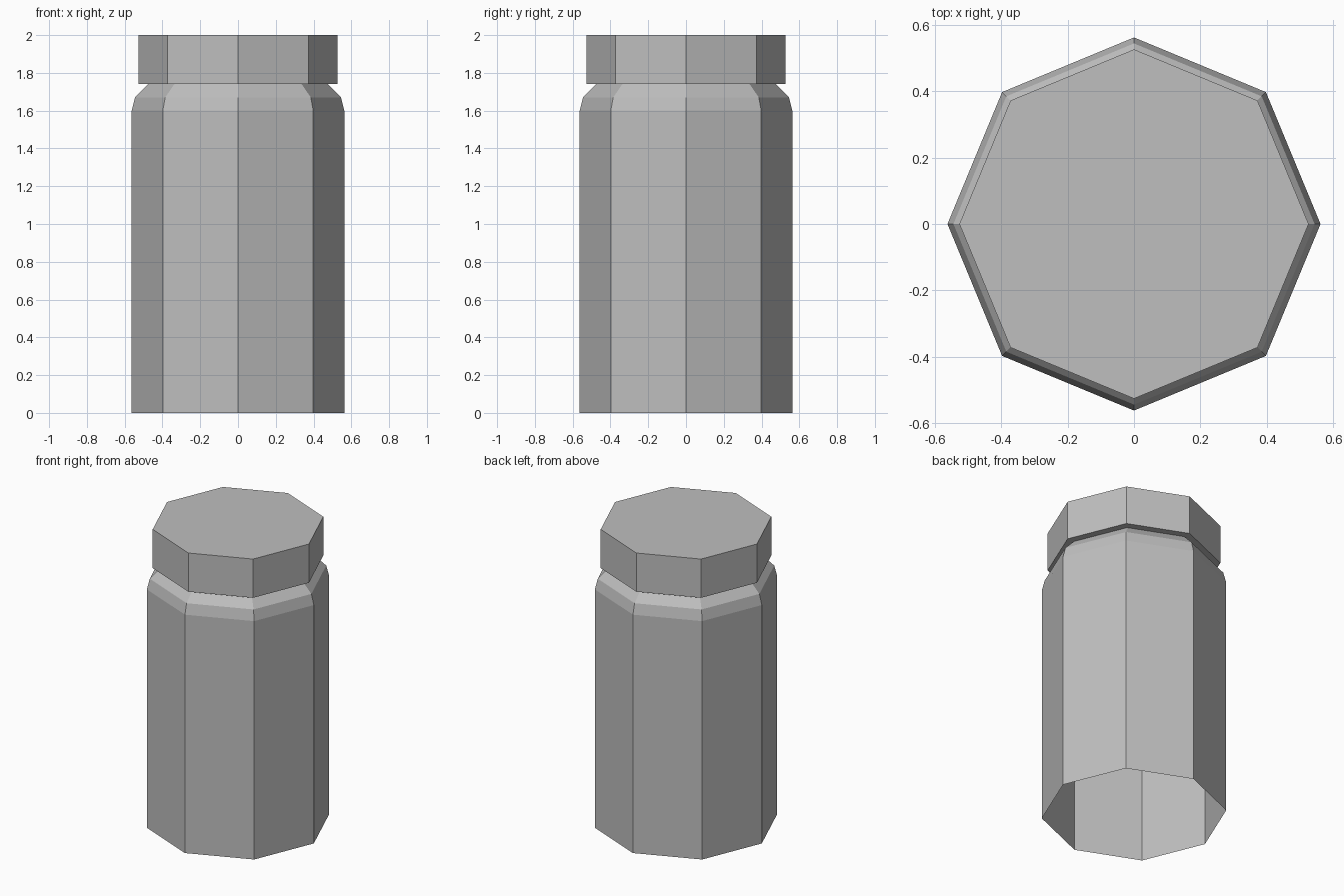
import bpy
import bmesh
from math import cos, sin, tau

SIDES = 8

cube = bpy.data.objects.get("Cube")
if cube:
    bpy.data.objects.remove(cube, do_unlink=True)

# One plain grey for the whole jar
grey = bpy.data.materials.new("light_grey")
grey.use_nodes = True
colour = (0.52, 0.52, 0.52, 1)
grey.diffuse_color = colour
grey.node_tree.nodes["Principled BSDF"].inputs["Base Color"].default_value = colour


def lathe(name, profile, closed):
    """Sweep (radius, height) points into a flat-sided shell, optionally capped."""
    bm = bmesh.new()
    rings = [[bm.verts.new((r * cos(tau * i / SIDES), r * sin(tau * i / SIDES), z))
              for i in range(SIDES)] for r, z in profile]
    for low, high in zip(rings, rings[1:]):
        for i in range(SIDES):
            j = (i + 1) % SIDES
            bm.faces.new((low[i], low[j], high[j], high[i]))
    if closed:
        bm.faces.new(rings[0][::-1])
        bm.faces.new(rings[-1])
    mesh = bpy.data.meshes.new(name)
    bm.to_mesh(mesh)
    bm.free()
    mesh.materials.append(grey)
    obj = bpy.data.objects.new(name, mesh)
    bpy.context.collection.objects.link(obj)
    return obj


# Open-bottomed body with a two-step rounded shoulder
lathe("jar_body", [(0.563, 0), (0.563, 1.6), (0.545, 1.67), (0.477, 1.74)], False)

# Solid lid overhanging the shoulder
lathe("jar_lid", [(0.527, 1.74), (0.527, 2)], True)
